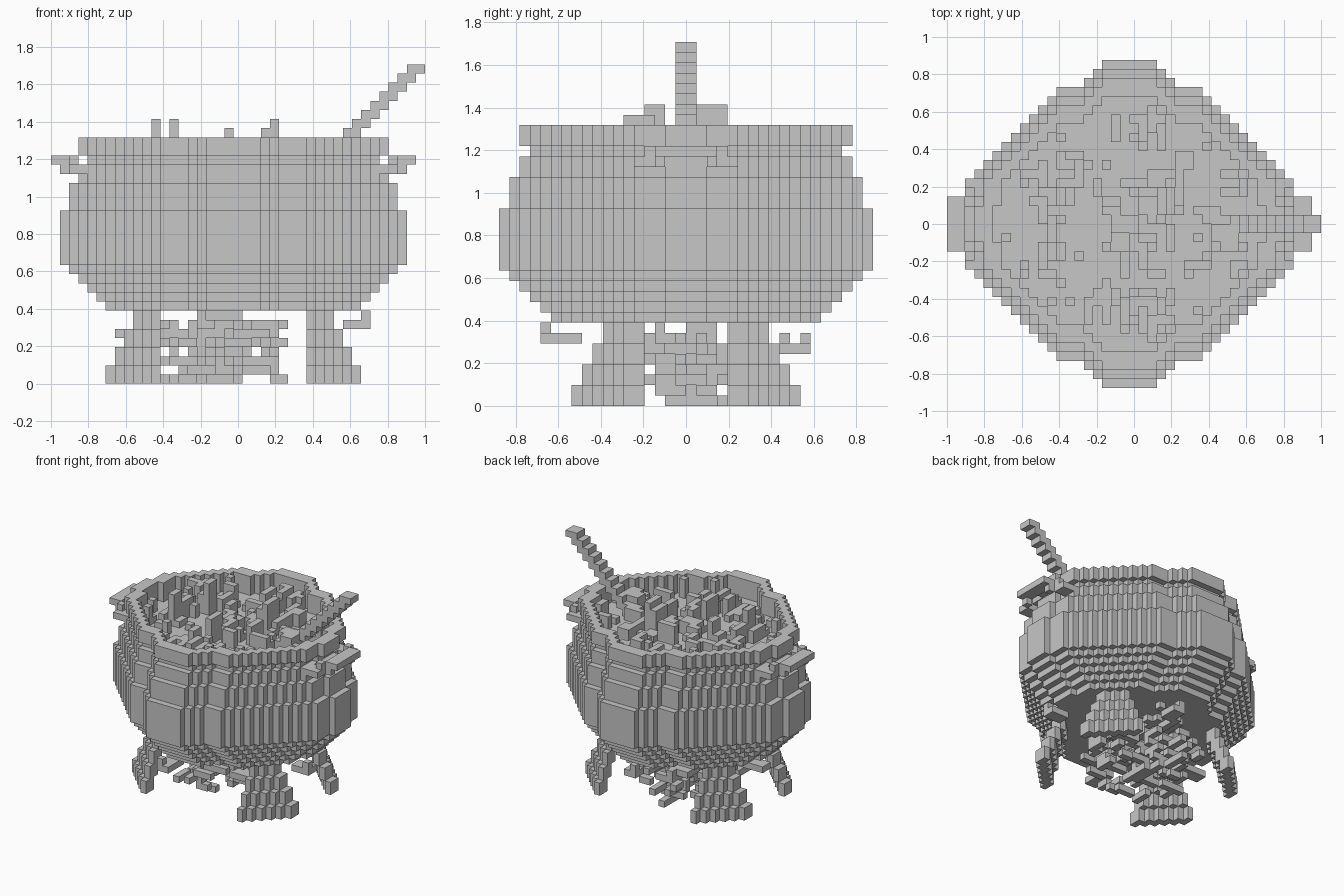
import bpy, bmesh, random
from mathutils import Vector

if "Cube" in bpy.data.objects:
    bpy.data.objects.remove(bpy.data.objects["Cube"])

random.seed(7)
V = 2 / 41                       # size of one block
CENTRE_X = -V / 2

iron = bpy.data.materials.new("plain grey")
iron.use_nodes = True
GREY = (0.57, 0.57, 0.57, 1)
iron.diffuse_color = GREY
iron.node_tree.nodes["Principled BSDF"].inputs["Base Color"].default_value = GREY


def box(x0, x1, y0, y1, z0, z1):
    return {(x, y, z) for x in range(x0, x1) for y in range(y0, y1) for z in range(z0, z1)}


def mirror_x(cells):
    return cells | {(-1 - x, y, z) for x, y, z in cells}


def mirror_y(cells):
    return cells | {(x, -1 - y, z) for x, y, z in cells}


def octagon(a, z0, z1):
    """Stepped octagonal slab, a blocks from centre to side."""
    cells = set()
    for x in range(a):
        for y in range(a - 1):
            px, py = x + 1, y + 1
            limit = a + 2 if px > a - 1 or py > a - 4 else a + 4
            if px + py <= limit:
                cells |= {(x, y, z) for z in range(z0, z1)}
    return mirror_y(mirror_x(cells))


def build(name, cells):
    """Skin a set of blocks, keeping only the outside faces."""
    bm = bmesh.new()
    corners = {}

    def corner(p):
        key = tuple(p)
        if key not in corners:
            corners[key] = bm.verts.new((CENTRE_X + p[0] * V, p[1] * V, p[2] * V))
        return corners[key]

    for c in cells:
        for axis in range(3):
            for side in (0, 1):
                near = list(c)
                near[axis] += 2 * side - 1
                if tuple(near) in cells:
                    continue
                u, w = Vector((0, 0, 0)), Vector((0, 0, 0))
                u[(axis + 1) % 3] = w[(axis + 2) % 3] = 1
                o = Vector(c)
                o[axis] += side
                ring = [o, o + u, o + u + w, o + w]
                if not side:
                    ring.reverse()
                bm.faces.new([corner([round(k) for k in p]) for p in ring])
    mesh = bpy.data.meshes.new(name)
    bm.to_mesh(mesh)
    bm.free()
    mesh.materials.append(iron)
    obj = bpy.data.objects.new(name, mesh)
    bpy.context.collection.objects.link(obj)


# Pot: stacked slabs, hollowed from the top
LEVEL = 24
pot = set()
for a, z0, z1 in [(14, 8, 9), (15, 9, 10), (16, 10, 11), (17, 11, 12), (18, 12, 13),
                  (19, 13, 19), (18, 19, 22), (17, 22, 24), (16, 24, 25), (17, 25, 27)]:
    pot |= octagon(a, z0, z1)
pot -= octagon(15, LEVEL, 27)
build("pot", pot)

# Side handles: a bar held away from the neck by two end blocks
handle = (box(18, 20, 0, 3, 24, 25) | box(18, 19, 2, 3, 23, 24)
          | box(17, 18, 3, 4, 24, 25) | box(16, 18, 3, 5, 23, 24))
build("side_handles", mirror_x(mirror_y(handle)))

# Legs: diagonal walls that widen and step outwards towards the floor
leg = set()
for level in range(4):
    total = 18 - level
    for x in range(8, 14 - level):
        leg |= box(x, x + 1, total - x - 1, total - x + 1, 2 * level, 2 * level + 2)
build("legs", mirror_x(mirror_y(leg)))

# Ladle: a slanted stair of blocks
ladle = set()
for z in range(LEVEL, 35):
    ladle |= box(z - 15, z - 13, -1, 1, z, z + 1)
build("ladle", ladle)

# Stew: lumps crowded over the surface, with a few tall pieces
room = octagon(14, LEVEL, 29)
stew = set()
for _ in range(130):
    x, y = random.randint(-14, 12), random.randint(-13, 11)
    w, d = random.choice([(1, 1), (1, 3), (3, 1), (2, 2), (1, 2), (2, 1)])
    stew |= box(x, x + w, y, y + d, LEVEL, LEVEL + random.choice([1, 1, 2, 2, 3]))
for x, y, d, top in [(-9, -4, 2, 29), (-7, 2, 2, 29), (-1, -6, 3, 28),
                     (3, 1, 3, 28), (4, 1, 3, 29)]:
    stew |= box(x, x + 1, y, y + d, LEVEL, top)
build("stew", stew & room)

# Fire: a loose heap of short flat sticks under the pot
heap = set()
for _ in range(120):
    x, y = round(random.gauss(-2, 4)), round(random.gauss(-1, 5))
    z = random.choice([0, 1, 2, 2, 3, 3, 4, 4, 5, 5, 6, 6])
    w, d = random.choice([(1, 3), (3, 1), (2, 1), (1, 2), (4, 1), (1, 4)])
    heap |= box(x, x + w, y, y + d, z, z + 1)
heap &= box(-8, 6, -10, 10, 0, 7)

# Stray sticks and flames reaching up to the pot
heap |= box(12, 15, -3, -1, 6, 7) | box(14, 15, -3, -2, 7, 8)
heap |= box(-4, -2, -14, -10, 6, 7) | box(-4, -3, -14, -13, 7, 8)
heap |= box(1, 3, 9, 12, 5, 6) | box(1, 2, 11, 12, 6, 7)
heap |= box(-13, -8, -2, 0, 5, 6) | box(-3, 1, 0, 3, 6, 8)
build("fire", heap)
